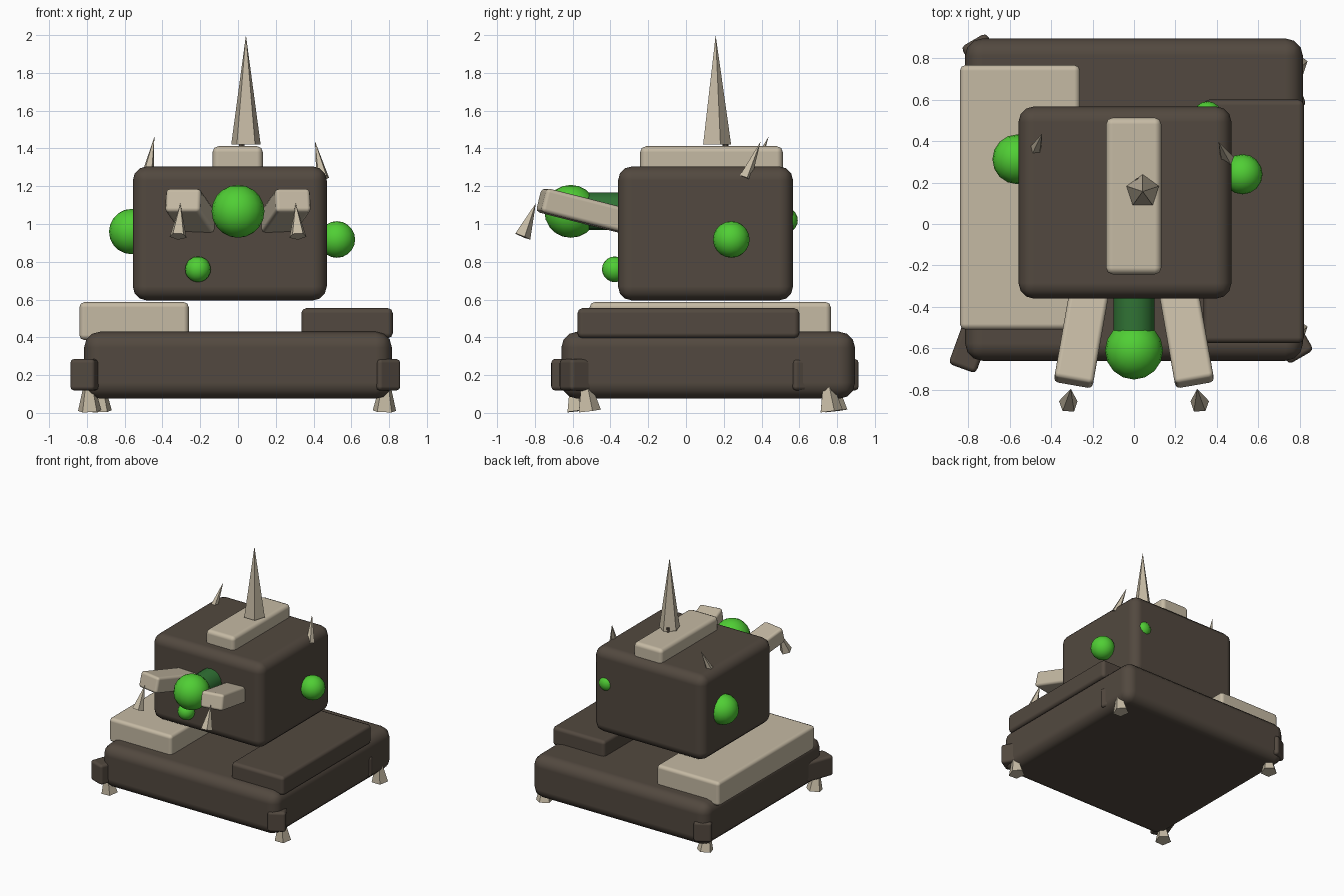
import bpy, bmesh, math
from mathutils import Vector, Euler

if "Cube" in bpy.data.objects:
    bpy.data.objects.remove(bpy.data.objects["Cube"])


def material(name, rgb):
    m = bpy.data.materials.new(name)
    m.diffuse_color = (*rgb, 1)
    m.use_nodes = True
    m.node_tree.nodes["Principled BSDF"].inputs["Base Color"].default_value = m.diffuse_color
    return m


HIDE = material("dark_hide", (0.085, 0.066, 0.050))
BONE = material("bone", (0.56, 0.49, 0.37))
GLOW = material("green_glow", (0.08, 0.62, 0.035))
TUBE = material("dark_green", (0.03, 0.17, 0.035))


def add(name, bm, mat, smooth):
    me = bpy.data.meshes.new(name)
    bm.to_mesh(me)
    bm.free()
    for p in me.polygons:
        p.use_smooth = smooth
    me.materials.append(mat)
    ob = bpy.data.objects.new(name, me)
    bpy.context.collection.objects.link(ob)
    return ob


def block(name, center, size, mat, bevel, rot=(0, 0, 0), segments=3):
    bm = bmesh.new()
    bmesh.ops.create_cube(bm, size=1)
    bmesh.ops.scale(bm, vec=size, verts=bm.verts)
    ob = add(name, bm, mat, True)
    ob.location, ob.rotation_euler = center, rot
    b = ob.modifiers.new("rounding", "BEVEL")
    b.width, b.segments, b.harden_normals = bevel, segments, True
    return ob


def span(name, lo, hi, mat, bevel, segments=3):
    lo, hi = Vector(lo), Vector(hi)
    return block(name, (lo + hi) / 2, hi - lo, mat, bevel, segments=segments)


def cone(name, base, tip, radius, mat=BONE, sides=5, tip_radius=0.0):
    base, tip = Vector(base), Vector(tip)
    d = tip - base
    bm = bmesh.new()
    bmesh.ops.create_cone(bm, cap_ends=True, segments=sides, radius1=radius,
                          radius2=tip_radius, depth=d.length)
    ob = add(name, bm, mat, False)
    ob.location = (base + tip) / 2
    ob.rotation_euler = Vector((0, 0, 1)).rotation_difference(d).to_euler()
    return ob


def ball(name, center, radius):
    bm = bmesh.new()
    bmesh.ops.create_uvsphere(bm, u_segments=16, v_segments=10, radius=radius)
    add(name, bm, GLOW, True).location = center


# Hull, side slabs, floating upper body and crest plate
span("hull", (-0.815, -0.66, 0.075), (0.815, 0.895, 0.43), HIDE, 0.085)
span("left_slab", (-0.84, -0.51, 0.385), (-0.26, 0.767, 0.587), BONE, 0.028, 2)
span("right_slab", (0.335, -0.575, 0.395), (0.82, 0.6, 0.555), HIDE, 0.028, 2)
span("upper_body", (-0.557, -0.36, 0.595), (0.47, 0.567, 1.305), HIDE, 0.075)
span("crest_plate", (-0.135, -0.243, 1.24), (0.132, 0.513, 1.412), BONE, 0.032, 2)

# Top spike and its small root
cone("top_spike", (0.042, 0.157, 1.42), (0.042, 0.157, 2.0), 0.082)
cone("spike_root", (0.02, 0.208, 1.36), (0.02, 0.208, 1.45), 0.016, HIDE, 6, 0.016)

# Shoulder horns
cone("left_horn", (-0.48, 0.345, 1.25), (-0.443, 0.437, 1.462), 0.036)
cone("right_horn", (0.448, 0.312, 1.243), (0.408, 0.395, 1.437), 0.036)

# Central snout with glowing bulb
snout = cone("snout", (0, -0.2, 1.067), (0, -0.62, 1.067), 0.1, TUBE, 16, 0.1)
bpy.context.view_layer.objects.active = snout
snout.select_set(True)
bpy.ops.object.shade_smooth_by_angle(angle=math.radians(35))
ball("snout_bulb", (0, -0.61, 1.067), 0.14)

# Glowing growths on the body
ball("left_growth", (-0.563, 0.312, 0.96), 0.12)
ball("right_growth", (0.523, 0.24, 0.918), 0.097)
ball("front_growth", (-0.212, -0.377, 0.76), 0.068)
ball("back_growth", (0.355, 0.522, 1.02), 0.07)

# Two arms splaying forward and up, each with a claw
for side, s in (("left", -1), ("right", 1)):
    rot = Euler((math.radians(-14), 0, math.radians(10) * s))
    d = rot.to_matrix() @ Vector((0, 1, 0))
    front = Vector((0.293 * s, -0.767, 1.128))
    block(side + "_arm", front + d * 0.3, (0.19, 0.6, 0.13), BONE, 0.022, rot, 2)
    cone(side + "_arm_claw", (0.317 * s, -0.868, 0.935),
         (0.305 * s, -0.795, 1.11), 0.047)

# Corner feet: turned block plus a flared toe (block xy, turn, toe xy)
feet = (
    ("front_left", (-0.785, -0.575), -20, (-0.785, -0.575)),
    ("front_right", (0.742, -0.53), 30, (0.775, -0.515)),
    ("back_left", (-0.71, 0.775), 30, (-0.73, 0.79)),
    ("back_right", (0.722, 0.67), 20, (0.775, 0.765)),
)
for name, (x, y), turn, (tx, ty) in feet:
    block(name + "_foot", (x, y, 0.202), (0.14, 0.26, 0.168), HIDE, 0.022,
          (0, 0, math.radians(turn)), 2)
    cone(name + "_toe", (tx, ty, 0.01), (tx * 1.01, ty - 0.03, 0.26), 0.065)
